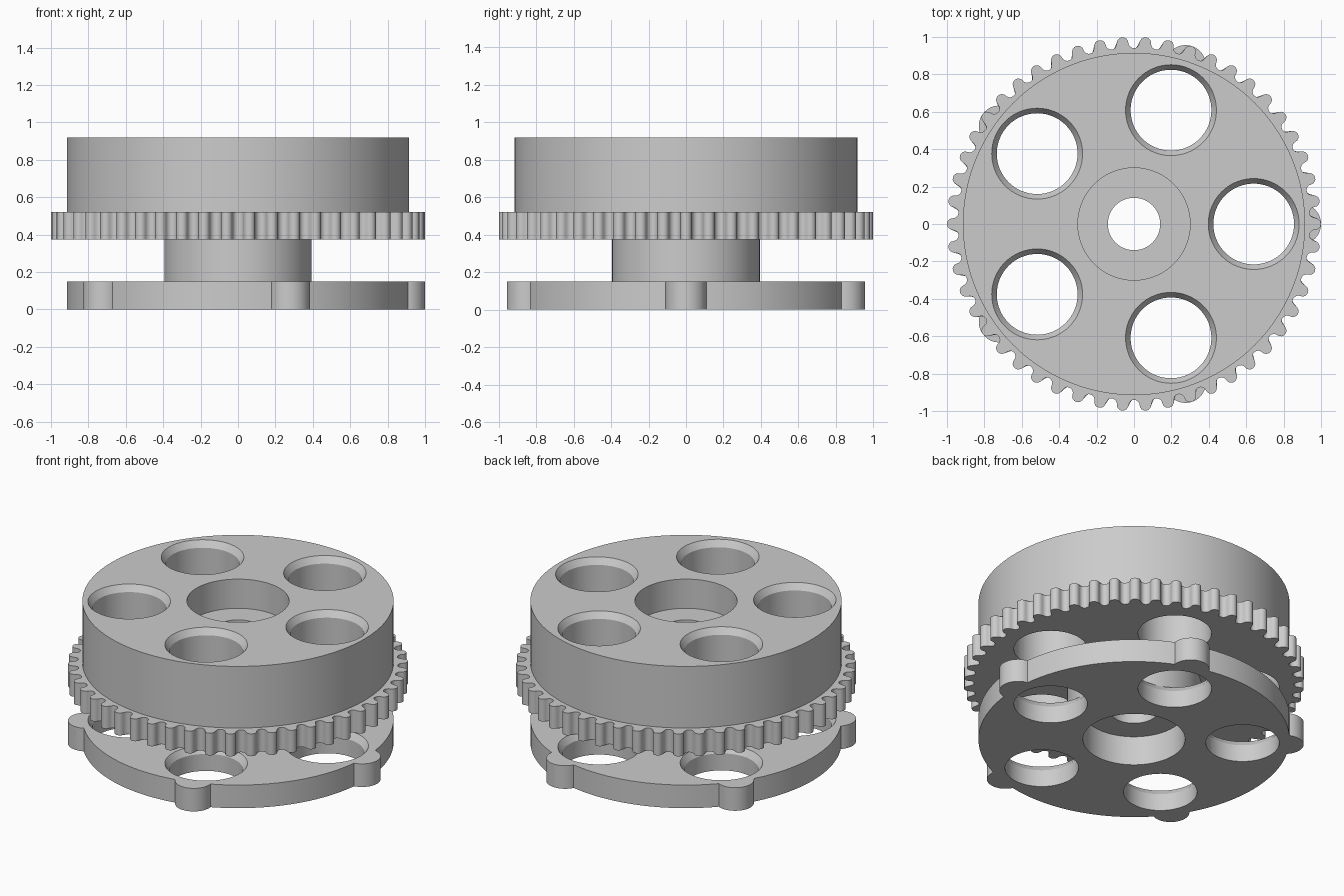
import bpy, bmesh
from math import sin, cos, pi, tau

cube = bpy.data.objects.get("Cube")
if cube:
    bpy.data.objects.remove(cube, do_unlink=True)

grey = bpy.data.materials.new("light_grey")
grey.use_nodes = True
grey.diffuse_color = (0.6, 0.6, 0.6, 1)
grey.node_tree.nodes["Principled BSDF"].inputs["Base Color"].default_value = (0.6, 0.6, 0.6, 1)

COUNT = 5                      # holes and lugs
DISC_R, HUB_R, RECESS_R, BORE_R = 0.915, 0.394, 0.30, 0.14
PLATE_TOP, RING_LOW, RING_TOP, TOP = 0.15, 0.375, 0.52, 0.92
RECESS = 0.19


def loft(bm, rings):
    """Join a list of point rings, each to the next and the last to the first."""
    loops = [[bm.verts.new(p) for p in ring] for ring in rings]
    n = len(loops[0])
    for a, b in zip(loops, loops[1:] + loops[:1]):
        for i in range(n):
            j = (i + 1) % n
            bm.faces.new((a[i], a[j], b[j], b[i]))


def circle(r, z, segs, cx=0, cy=0):
    return [(cx + r * cos(tau * i / segs), cy + r * sin(tau * i / segs), z) for i in range(segs)]


def make_object(name, bm):
    bmesh.ops.recalc_face_normals(bm, faces=bm.faces[:])
    mesh = bpy.data.meshes.new(name)
    bm.to_mesh(mesh)
    bm.free()
    obj = bpy.data.objects.new(name, mesh)
    mesh.materials.append(grey)
    bpy.context.collection.objects.link(obj)
    return obj


def lathe(name, profile, segs=160):
    bm = bmesh.new()
    loft(bm, [circle(r, z, segs) for r, z in profile])
    return make_object(name, bm)


def round_array(name, profile, distance, segs):
    """Solid turned pegs, repeated around the axis."""
    bm = bmesh.new()
    for k in range(COUNT):
        a = tau * k / COUNT
        loops = [[bm.verts.new(p) for p in circle(r, z, segs, distance * cos(a), distance * sin(a))]
                 for r, z in profile]
        for low, high in zip(loops, loops[1:]):
            for i in range(segs):
                j = (i + 1) % segs
                bm.faces.new((low[i], low[j], high[j], high[i]))
        bm.faces.new(loops[0][::-1])
        bm.faces.new(loops[-1])
    return make_object(name, bm)


def activate(obj):
    bpy.ops.object.select_all(action='DESELECT')
    obj.select_set(True)
    bpy.context.view_layer.objects.active = obj


def combine(obj, other, operation):
    other.hide_render = True
    mod = obj.modifiers.new(operation.lower(), 'BOOLEAN')
    mod.operation, mod.solver, mod.object = operation, 'EXACT', other
    activate(obj)
    bpy.ops.object.modifier_apply(modifier=mod.name)
    bpy.data.objects.remove(other, do_unlink=True)


def cut_holes(obj, low, high):
    """Five through holes with a steep chamfer at the upper rim."""
    profile = [(0.216, low - 0.02), (0.216, high - 0.04), (0.243, high), (0.2497, high + 0.01)]
    combine(obj, round_array("hole_cutter", profile, 0.64, 64), 'DIFFERENCE')


# Upper drum with a central recess and bore
drum = lathe("drum", [(BORE_R, RING_LOW), (DISC_R, RING_LOW), (DISC_R, TOP),
                      (RECESS_R, TOP), (RECESS_R, TOP - RECESS), (BORE_R, TOP - RECESS)])
cut_holes(drum, RING_LOW, TOP)

# Hub between drum and plate
hub = lathe("hub", [(BORE_R, RECESS), (RECESS_R, RECESS), (RECESS_R, PLATE_TOP),
                    (HUB_R, PLATE_TOP), (HUB_R, RING_LOW), (BORE_R, RING_LOW)])

# Base plate with rounded lugs
plate = lathe("base_plate", [(RECESS_R, 0), (DISC_R, 0), (DISC_R, PLATE_TOP), (RECESS_R, PLATE_TOP)])
combine(plate, round_array("lugs", [(0.11, 0), (0.11, PLATE_TOP)], 0.89, 48), 'UNION')
cut_holes(plate, 0, PLATE_TOP)

# Tooth ring: alternating half-round teeth and valleys
TEETH, STEPS, PITCH_R = 50, 8, 0.97
half = pi / TEETH              # angle from tooth centre to valley centre
outline = []
for k in range(2 * TEETH):
    side = 1 if k % 2 == 0 else -1
    for s in range(STEPS):
        t = pi * s / STEPS
        r = PITCH_R + side * 0.03 * sin(t)
        a = k * half - half / 2 * cos(t)
        outline.append((r * cos(a), r * sin(a)))
bm = bmesh.new()
inner = DISC_R - 0.0005
loft(bm, [circle(inner, RING_LOW, len(outline)),
          [(x, y, RING_LOW) for x, y in outline],
          [(x, y, RING_TOP) for x, y in outline],
          circle(inner, RING_TOP, len(outline))])
ring = make_object("tooth_ring", bm)

for obj in (drum, hub, plate, ring):
    activate(obj)
    bpy.ops.object.shade_smooth_by_angle(angle=pi / 6)
